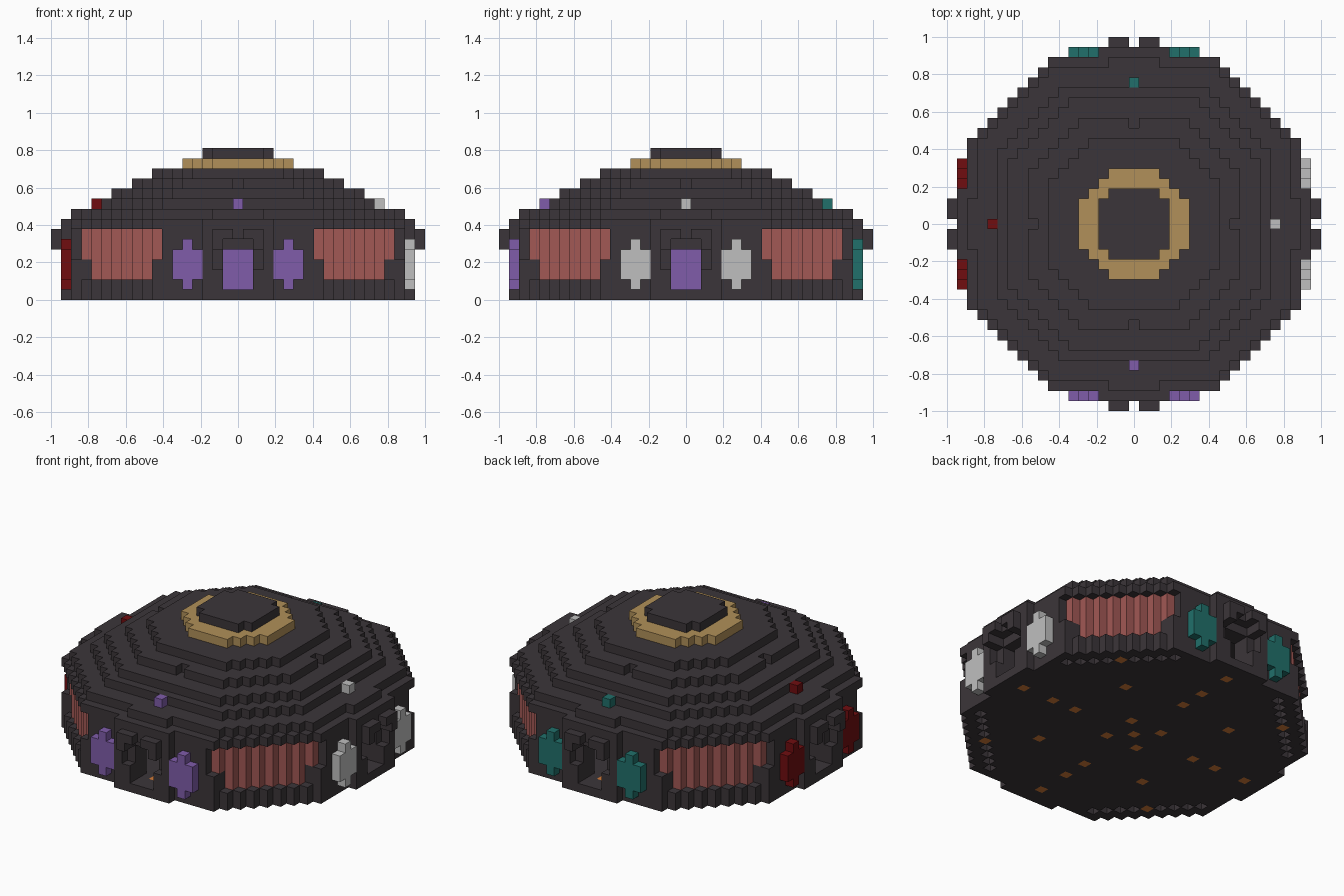
import bpy
import bmesh
from mathutils import Vector

if "Cube" in bpy.data.objects:
    bpy.data.objects.remove(bpy.data.objects["Cube"], do_unlink=True)

SIZE = 2 / 37  # edge of one block


def material(name, r, g, b):
    m = bpy.data.materials.new(name)
    m.use_nodes = True
    m.diffuse_color = (r, g, b, 1)
    m.node_tree.nodes["Principled BSDF"].inputs["Base Color"].default_value = (r, g, b, 1)
    return m


STONE = material("dark stone", .044, .036, .041)
CLAY = material("red clay", .36, .098, .09)
GOLD = material("sandy gold", .44, .28, .1)
PURPLE = material("purple", .215, .108, .4)
WHITE = material("pale grey", .52, .52, .52)
TEAL = material("teal", .015, .16, .145)
RED = material("deep red", .16, .004, .005)
ORANGE = material("lamp orange", .65, .2, .04)

SIDES = [Vector(v) for v in ((1, 0, 0), (-1, 0, 0), (0, 1, 0),
                             (0, -1, 0), (0, 0, 1), (0, 0, -1))]


def blocks(name, cells, mat):
    """Skin a set of block cells with only their exposed faces."""
    cells = set(cells)
    bm = bmesh.new()
    corners = {}

    def corner(p):
        key = tuple(round(2 * c) for c in p)
        if key not in corners:
            corners[key] = bm.verts.new(p * SIZE)
        return corners[key]

    for cell in sorted(cells):
        mid = Vector(cell) + Vector((0, 0, .5))
        for n in SIDES:
            if tuple(int(a + b) for a, b in zip(cell, n)) in cells:
                continue
            u = Vector((n.y, n.z, n.x))
            v = n.cross(u)
            ring = [mid + (n + u * a + v * b) / 2
                    for a, b in ((-1, -1), (1, -1), (1, 1), (-1, 1))]
            bm.faces.new([corner(p) for p in ring])
    mesh = bpy.data.meshes.new(name)
    bm.to_mesh(mesh)
    bm.free()
    mesh.materials.append(mat)
    obj = bpy.data.objects.new(name, mesh)
    bpy.context.scene.collection.objects.link(obj)
    return obj


def octagon(reach, total):
    span = range(-reach, reach + 1)
    return {(i, j) for i in span for j in span if abs(i) + abs(j) <= total}


def layer(plan, k):
    return {(i, j, k) for i, j in plan}


def turn(cells, times):
    for _ in range(times):
        cells = {(-j, i, k) for i, j, k in cells}
    return cells


def all_sides(cells):
    return set().union(*(turn(cells, t) for t in range(4)))


def is_window(i, j, k):
    a, b = abs(i), abs(j)
    low = 8 if k >= 4 else 9
    return 2 <= k <= 6 and a + b == 23 and min(a, b) >= low


def is_recess(i, j, k):
    a, b = abs(i), abs(j)
    low = 8 if k >= 4 else 9
    return 2 <= k <= 6 and a + b == 24 and min(a, b) >= low


outline = octagon(16, 24)
room = octagon(14, 21)

# Floor with lamps set in it and shallow slots beneath the windows
lamps = all_sides({(15, 0, 0), (11, 0, 0), (8, 0, 0), (2, 2, 0),
                   (7, 7, 0), (11, 11, 0)}) | {(0, 0, 0)}
slots = {(i, j, 0) for i, j in outline
         if abs(i) + abs(j) == 22 and abs(abs(i) - abs(j)) <= 8}
blocks("floor", layer(outline, 0) - lamps - slots, STONE)
blocks("floor_lamps", lamps, ORANGE)

# Walls with four doorways and recessed corner windows
walls = set()
windows = set()
for k in range(1, 8):
    for i, j in outline - room:
        doorway = min(abs(i), abs(j)) <= 1 and k <= 4
        if is_window(i, j, k):
            windows.add((i, j, k))
        elif not doorway and not is_recess(i, j, k):
            walls.add((i, j, k))
blocks("walls", walls, STONE)
blocks("windows", windows, CLAY)

# Porch around each doorway, with two hooked brackets above it
porch = set()
for i in range(-3, 4):
    a = abs(i)
    for k in range(8):
        if k in (0, 6, 7) or a == 3 or (a == 2 and k in (1, 2, 5)):
            porch.add((i, -17, k))
for s in (-1, 1):
    porch |= {(2 * s, -18, 5), (2 * s, -18, 6), (s, -18, 6)}
blocks("porches", all_sides(porch), STONE)

# Cross-shaped banners beside each door and a marker block on the roof
banners = set()
for s in (-1, 1):
    banners |= {(5 * s, -17, k) for k in range(1, 6)}
    banners |= {(i * s, -17, k) for i in (4, 6) for k in (2, 3, 4)}
for t, (side, mat) in enumerate((("front", PURPLE), ("left", WHITE),
                                 ("back", TEAL), ("right", RED))):
    blocks(side + "_banners", turn(banners, t), mat)
    blocks(side + "_roof_marker", turn({(0, -14, 9)}, t), mat)

# Stepped roof
eave = layer(octagon(15, 23), 8) | all_sides({(i, -16, 8) for i in range(-2, 3)})
roof = set(eave)
for k, reach, total in ((9, 13, 20), (10, 12, 18), (11, 10, 15), (12, 8, 12)):
    roof |= layer(octagon(reach, total), k)
roof -= all_sides({(0, -10, 11)})
blocks("stepped_roof", roof, STONE)
blocks("gold_ring", layer(octagon(5, 7), 13), GOLD)
blocks("roof_cap", layer(octagon(3, 5), 14), STONE)

# Glowing pillar in the middle of the room
blocks("central_pillar", {(i, j, k) for i in (-1, 0, 1) for j in (-1, 0, 1)
                          for k in range(1, 5)}, PURPLE)
